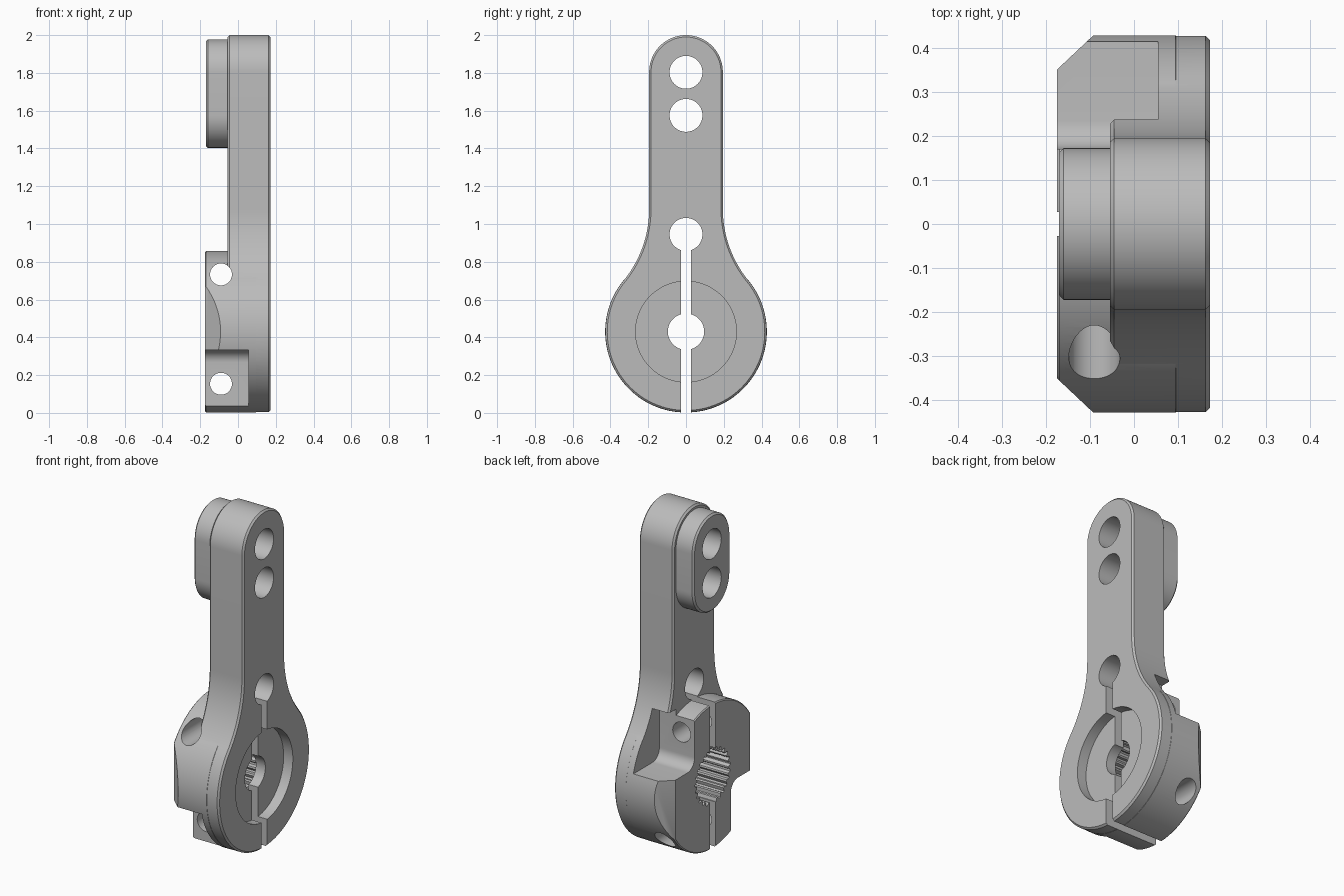
import bpy, bmesh
from math import pi, cos, sin, sqrt, atan2

cube = bpy.data.objects.get("Cube")
if cube:
    bpy.data.objects.remove(cube, do_unlink=True)

# One brushed grey metal
metal = bpy.data.materials.new("grey_metal")
metal.use_nodes = True
GREY = (0.5, 0.5, 0.5, 1)
metal.diffuse_color = GREY
metal.node_tree.nodes["Principled BSDF"].inputs["Base Color"].default_value = GREY

HUB_Z, HUB_R = 0.43, 0.427      # clamp end
TIP_Z, ARM_R = 1.805, 0.195     # rounded arm end
NECK_R = 0.6                    # concave blend between them


def arc(cy, cz, r, a0, a1, n):
    return [(cy + r * cos(a0 + (a1 - a0) * i / n),
             cz + r * sin(a0 + (a1 - a0) * i / n)) for i in range(n + 1)]


def circle(cy, cz, r, n=96):
    return arc(cy, cz, r, 0, 2 * pi, n)[:-1]


def prism(name, pts, lo, hi, axis="x", chamfer=0):
    """Extrude a closed outline along an axis, optionally chamfering both rims."""
    place = {"x": lambda p, t: (t, p[0], p[1]),
             "y": lambda p, t: (p[0], t, p[1]),
             "z": lambda p, t: (p[0], p[1], t)}[axis]
    bm = bmesh.new()
    ends = [bm.faces.new([bm.verts.new(place(p, t)) for p in pts]) for t in (lo, hi)]
    a, b = [list(f.verts) for f in ends]
    for i in range(len(a)):
        j = (i + 1) % len(a)
        bm.faces.new((a[i], a[j], b[j], b[i]))
    bmesh.ops.recalc_face_normals(bm, faces=bm.faces)
    if chamfer:
        rims = [e for f in ends for e in f.edges]
        bmesh.ops.bevel(bm, geom=rims, offset=chamfer, segments=1, affect="EDGES")
    mesh = bpy.data.meshes.new(name)
    bm.to_mesh(mesh)
    bm.free()
    mesh.materials.append(metal)
    obj = bpy.data.objects.new(name, mesh)
    bpy.context.collection.objects.link(obj)
    return obj


def combine(body, tool, operation):
    mod = body.modifiers.new(tool.name, "BOOLEAN")
    mod.operation, mod.object, mod.solver = operation, tool, "EXACT"
    bpy.context.view_layer.objects.active = body
    bpy.ops.object.modifier_apply(modifier=mod.name)
    bpy.data.objects.remove(tool, do_unlink=True)


# Arm plate outline: tip arc, concave neck, hub arc, mirrored neck
neck_y = ARM_R + NECK_R
neck_z = HUB_Z + sqrt((HUB_R + NECK_R) ** 2 - neck_y ** 2)
join = atan2(neck_z - HUB_Z, neck_y)
left_neck = arc(neck_y, neck_z, NECK_R, pi + join, pi, 20)
right_neck = [(-y, z) for y, z in left_neck]
outline = (arc(0, TIP_Z, ARM_R, 0, pi, 40) + right_neck[::-1]
           + arc(0, HUB_Z, HUB_R, pi - join, 2 * pi + join, 90)[1:-1] + left_neck)
body = prism("servo_arm", outline, -0.055, 0.172, chamfer=0.01)

# Clamp hub and raised pad at the arm tip
hub = prism("clamp_hub", circle(0, HUB_Z, HUB_R + 0.001, 120), -0.175, 0.1, chamfer=0.006)
pad_outline = arc(0, TIP_Z, 0.172, 0, pi, 32) + arc(0, 1.575, 0.172, pi, 2 * pi, 32)
pad = prism("tip_pad", pad_outline, -0.17, 0, chamfer=0.01)
for part in (hub, pad):
    combine(body, part, "UNION")

# Screw head pockets: flat seat, filleted into a level ledge
FILLET, SEAT = 0.065, 0.17
for side, ledge, end in ((1, 0.54, 0.86), (-1, 0.332, -0.1)):
    up = 1 if end > ledge else -1
    corner = arc(SEAT + FILLET, 0, FILLET, pi, 1.5 * pi, 10)
    profile = [(side * y, ledge + up * (z + FILLET)) for y, z in corner]
    profile += [(side, ledge), (side, end), (side * SEAT, end)]
    combine(body, prism("pocket", profile, -0.3, 0.055), "DIFFERENCE")

# Flat slanted cuts on the hub sides
for side in (1, -1):
    wedge = [(-0.26, side * 0.27), (-0.005, side * 0.51), (-0.3, side * 0.6)]
    combine(body, prism("slant", wedge, -0.2, 1.2, "z"), "DIFFERENCE")

# Through holes in the arm, and the output shaft bore
for z, r in ((1.803, 0.087), (1.575, 0.087), (0.945, 0.087), (HUB_Z, 0.096)):
    combine(body, prism("hole", circle(0, z, r, 64), -0.4, 0.4), "DIFFERENCE")

# Round recess on the outer face, toothed socket on the inner face
combine(body, prism("recess", circle(0, HUB_Z, 0.267), 0.112, 0.4), "DIFFERENCE")
TEETH = 25
teeth = []
for i in range(TEETH * 4):
    r = 0.165 if i % 4 < 2 else 0.147
    a = 2 * pi * i / (TEETH * 4)
    teeth.append((r * cos(a), HUB_Z + r * sin(a)))
combine(body, prism("socket", teeth, -0.4, 0.05), "DIFFERENCE")

# Clamp screw bores across the hub
for z in (0.733, 0.154):
    combine(body, prism("screw_bore", circle(-0.09, z, 0.058, 48), -1, 1, "y"), "DIFFERENCE")

# Clamping slot from the lower edge up to the relief hole
slot = [(-0.027, -0.2), (0.027, -0.2), (0.027, 0.93), (-0.027, 0.93)]
combine(body, prism("slot", slot, -0.4, 0.4), "DIFFERENCE")

bpy.ops.object.select_all(action="DESELECT")
body.select_set(True)
bpy.context.view_layer.objects.active = body
bpy.ops.object.shade_smooth_by_angle(angle=0.45)
